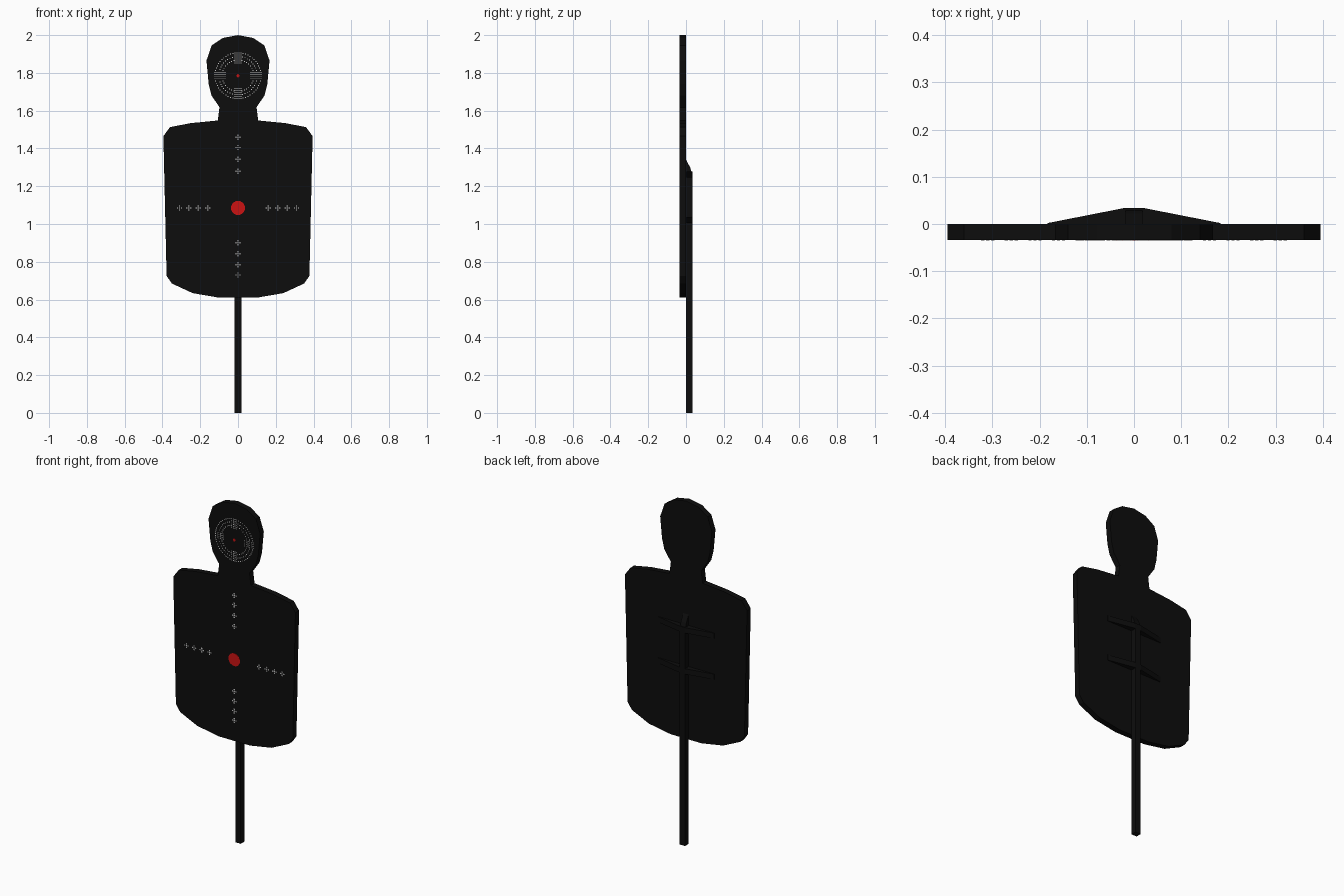
import bpy, bmesh, math
from mathutils import Vector

if "Cube" in bpy.data.objects:
    bpy.data.objects.remove(bpy.data.objects["Cube"])


def material(name, rgb):
    m = bpy.data.materials.new(name)
    m.diffuse_color = (*rgb, 1)
    m.use_nodes = True
    m.node_tree.nodes["Principled BSDF"].inputs["Base Color"].default_value = m.diffuse_color
    return m


BLACK = material("black", (0.004, 0.004, 0.004))
RED = material("red", (0.6, 0.006, 0.006))
WHITE = material("off_white", (0.6, 0.6, 0.6))


def add_prism(bm, points, direction):
    """Closed prism: flat polygon extruded along a direction."""
    d = Vector(direction)
    a = [bm.verts.new(p) for p in points]
    b = [bm.verts.new(Vector(p) + d) for p in points]
    n = len(a)
    bm.faces.new(a)
    bm.faces.new(b[::-1])
    for i in range(n):
        bm.faces.new((a[i], b[i], b[(i + 1) % n], a[(i + 1) % n]))


def finish(bm, name, mat):
    bmesh.ops.recalc_face_normals(bm, faces=bm.faces)
    mesh = bpy.data.meshes.new(name)
    bm.to_mesh(mesh)
    bm.free()
    mesh.materials.append(mat)
    ob = bpy.data.objects.new(name, mesh)
    bpy.context.collection.objects.link(ob)
    return ob


def prism(name, points, direction, mat):
    bm = bmesh.new()
    add_prism(bm, points, direction)
    return finish(bm, name, mat)


FRONT = -0.034
T = 0.034

# silhouette board: right half from bottom to crown, mirrored
half = [(0.10, 0.61), (0.24, 0.634), (0.35, 0.685), (0.378, 0.725),
        (0.395, 1.465), (0.36, 1.513), (0.25, 1.534), (0.107, 1.548),
        (0.098, 1.618), (0.14, 1.68), (0.155, 1.74), (0.167, 1.865),
        (0.14, 1.945), (0.08, 1.985)]
outline = half + [(0, 2.0)] + [(-x, z) for x, z in reversed(half)]
prism("target_board", [(x, FRONT, z) for x, z in outline], (0, T, 0), BLACK)

# support pole with a sloped top
prism("pole", [(-0.0175, y, z) for y, z in
               [(0, 0), (T, 0), (T, 1.26), (0.022, 1.30), (0, 1.34)]],
      (0.035, 0, 0), BLACK)

# tapered braces on the back
for name, z in (("upper_brace", 1.245), ("lower_brace", 1.005)):
    prism(name, [(-0.183, 0, z), (-0.183, 0.002, z), (-0.02, T, z), (0.02, T, z),
                 (0.183, 0.002, z), (0.183, 0, z)], (0, 0, 0.032), BLACK)


# red bullseyes
def disc(name, r, z, sides):
    ring = [(r * math.cos(2 * math.pi * (i + .5) / sides), FRONT,
             z + r * math.sin(2 * math.pi * (i + .5) / sides)) for i in range(sides)]
    prism(name, ring, (0, -0.001, 0), RED)


BODY_Z, HEAD_Z = 1.085, 1.785
disc("body_bullseye", 0.038, BODY_Z, 12)
disc("head_bullseye", 0.009, HEAD_Z, 8)


def rect(bm, x, z, w, h):
    add_prism(bm, [(x - w / 2, FRONT, z - h / 2), (x + w / 2, FRONT, z - h / 2),
                   (x + w / 2, FRONT, z + h / 2), (x - w / 2, FRONT, z + h / 2)],
              (0, -0.001, 0))


# small plus-shaped marks down and across the body, made of five dots
bm = bmesh.new()
marks = [(0, z) for z in (1.46, 1.405, 1.343, 1.28, 0.9, 0.843, 0.785, 0.73)]
marks += [(s * x, BODY_Z) for x in (0.16, 0.21, 0.26, 0.31) for s in (-1, 1)]
for x, z in marks:
    for dx, dz in ((0, 0), (1, 0), (-1, 0), (0, 1), (0, -1)):
        rect(bm, x + dx * 0.0106, z + dz * 0.0106, 0.007, 0.007)
finish(bm, "body_marks", WHITE)

# dotted rings and dot clusters on the head
bm = bmesh.new()
for r in (0.083, 0.102, 0.121):
    n = int(2 * math.pi * r / 0.0135)
    for i in range(n):
        a = 2 * math.pi * i / n
        if abs(math.sin(2 * a)) > 0.42:      # leave room for the clusters
            rect(bm, r * math.cos(a), HEAD_Z + r * math.sin(a), 0.005, 0.005)
for i in range(6):
    for j in (-1.5, -0.5, 0.5, 1.5):
        u, v = 0.068 + i * 0.0106, j * 0.0106
        for s in (-1, 1):
            rect(bm, v, HEAD_Z + s * u, 0.005, 0.005)
            rect(bm, s * u, HEAD_Z + v, 0.005, 0.005)
finish(bm, "head_rings", WHITE)
